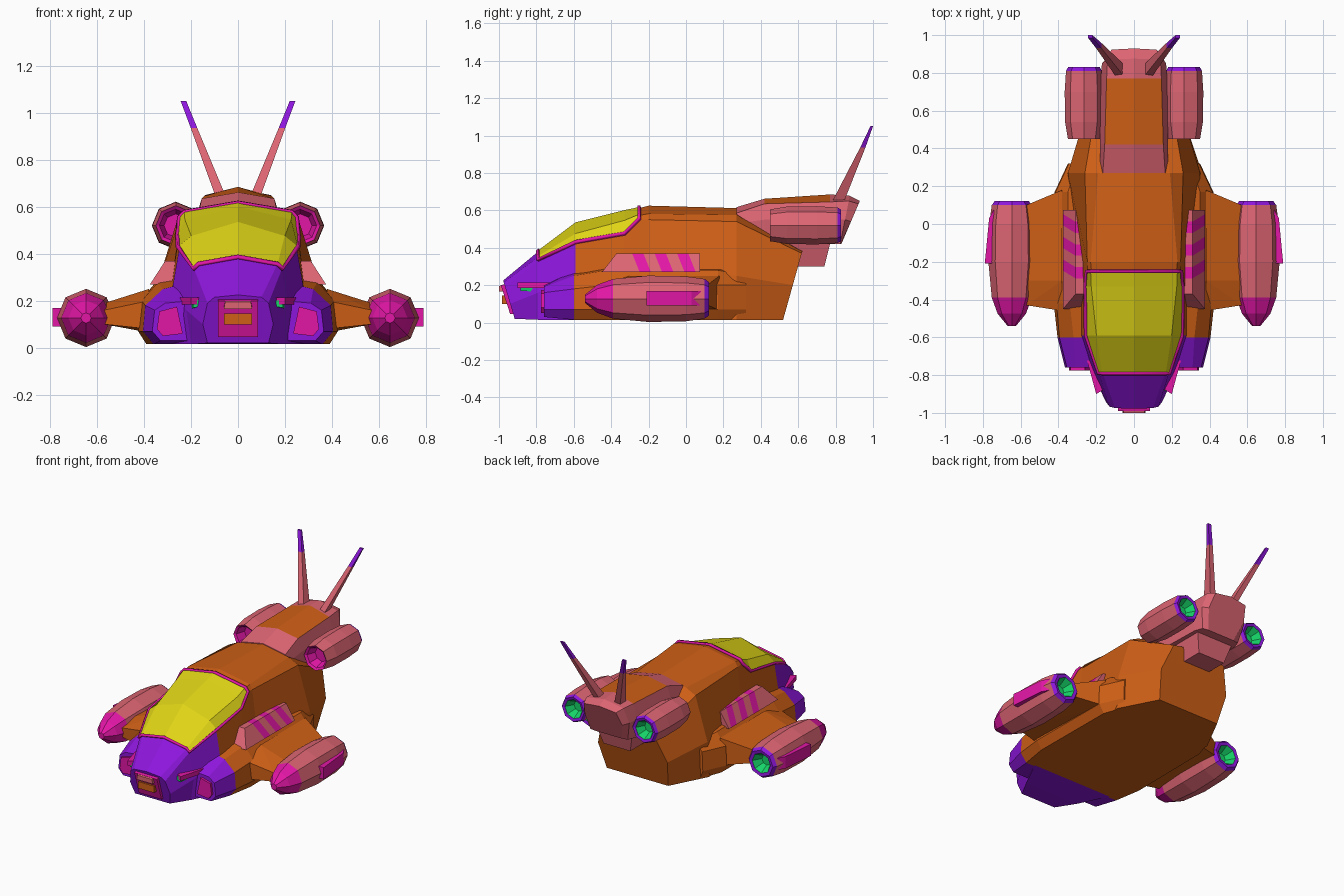
import bpy, bmesh, math
from mathutils import Vector

if "Cube" in bpy.data.objects:
    bpy.data.objects.remove(bpy.data.objects["Cube"])

COLORS = dict(orange=(.62, .115, .008), pink=(.72, .13, .17), purple=(.27, .008, .72),
              magenta=(.76, .008, .38), yellow=(.74, .66, .008), green=(.008, .66, .14))
MATS = {}
for key, rgb in COLORS.items():
    MATS[key] = bpy.data.materials.new(key)
    MATS[key].diffuse_color = (*rgb, 1)
NAMES = list(COLORS)
SIDES = ((1, "right"), (-1, "left"))


def finish(name, bm):
    bmesh.ops.recalc_face_normals(bm, faces=bm.faces)
    me = bpy.data.meshes.new(name)
    bm.to_mesh(me)
    bm.free()
    for key in NAMES:
        me.materials.append(MATS[key])
    ob = bpy.data.objects.new(name, me)
    bpy.context.collection.objects.link(ob)
    return ob


def skin(name, rings, color):
    """Join closed rings of points; color(segment, strip) names each face's colour."""
    bm = bmesh.new()
    vs = [[bm.verts.new(p) for p in ring] for ring in rings]
    n = len(rings[0])
    for i in range(len(rings) - 1):
        for j in range(n):
            k = (j + 1) % n
            f = bm.faces.new((vs[i][j], vs[i][k], vs[i + 1][k], vs[i + 1][j]))
            f.material_index = NAMES.index(color(i, j))
    for ring, i in ((vs[0], 0), (vs[-1], len(rings) - 2)):
        bm.faces.new(ring).material_index = NAMES.index(color(i, 0))
    return finish(name, bm)


def wedge(name, pts, color):
    """Convex solid around a few corner points."""
    bm = bmesh.new()
    for p in pts:
        bm.verts.new(p)
    bmesh.ops.convex_hull(bm, input=bm.verts[:])
    bmesh.ops.dissolve_limit(bm, angle_limit=.02, verts=bm.verts[:], edges=bm.edges[:])
    for f in bm.faces:
        f.material_index = NAMES.index(color)
    return finish(name, bm)


def section(y, lean, pts, side=1):
    return [(side * x, y + lean * z, z) for x, z in pts]


def symmetric(ring):
    """Complete a half ring whose last point lies on the centre line."""
    return ring + [(-x, y, z) for x, y, z in reversed(ring[:-1])]


def turned(name, cx, cz, profile, colors):
    """Eight-sided pod about a lengthwise axis; profile is (radius, y)."""
    rings = [[(cx + r * math.cos(k * math.pi / 4), y, cz + r * math.sin(k * math.pi / 4))
              for k in range(8)] for r, y in profile]
    return skin(name, rings, lambda i, j: colors[i])


# Fuselage: y, lean, half section from bottom edge to top centre
body = [
    (-.91, -.3, [(.13, .02), (.15, .1), (.13, .19), (.1, .215), (0, .225)]),
    (-.79, 0, [(.2, .015), (.22, .16), (.185, .33), (.165, .35), (0, .38)]),
    (-.59, 0, [(.3, .015), (.28, .25), (.25, .425), (.195, .47), (0, .53)]),
    (-.33, 0, [(.33, .015), (.28, .3), (.252, .47), (.222, .54), (0, .595)]),
    (-.25, 0, [(.34, .015), (.28, .3), (.245, .55), (.225, .573), (0, .612)]),
    (-.2, 0, [(.34, .015), (.28, .3), (.247, .55), (.23, .582), (0, .625)]),
    (.27, 0, [(.36, .015), (.35, .25), (.26, .54), (.19, .575), (0, .612)]),
    (.515, .28, [(.23, .015), (.26, .2), (.2, .37), (.14, .38), (0, .39)])]
skin("fuselage", [symmetric(section(*s)) for s in body],
     lambda i, j: "purple" if i < 2 else "orange")

# Canopy glass sits just proud of the fuselage
glass = [section(y, k, [(x * 1.02, z + .006) for x, z in pts[2:]]) for y, k, pts in body[1:5]]
skin("canopy", [symmetric(r) for r in glass], lambda i, j: "yellow")

# Canopy frame
cu = bpy.data.curves.new("canopy_frame", "CURVE")
cu.dimensions = "3D"
cu.bevel_depth, cu.bevel_resolution = .011, 0
left = [(-r[0][0], r[0][1], r[0][2]) for r in glass]
path = [r[0] for r in glass] + symmetric(glass[-1])[1:-1] + left[::-1] + symmetric(glass[0])[::-1][1:-1]
sp = cu.splines.new("POLY")
sp.points.add(len(path) - 1)
for p, co in zip(sp.points, path):
    p.co = (*co, 1)
sp.use_cyclic_u = True
cu.materials.append(MATS["magenta"])
bpy.context.collection.objects.link(bpy.data.objects.new("canopy_frame", cu))

# Nose mouth
wedge("mouth_panel", [(s * .085, y, z) for s in (1, -1) for y, z in
                      ((-.94, .045), (-.99, .2), (-.9, .045), (-.93, .215))], "magenta")
wedge("mouth_lip", [(s * x, y, z) for s in (1, -1) for x, y, z in
                    ((.06, -1, .165), (.055, -1, .195), (.06, -.94, .165), (.055, -.94, .215))], "pink")
wedge("mouth_bar", [(s * .06, y, z) for s in (1, -1) for y in (-.985, -.93) for z in (.1, .145)], "orange")

# Tail boom and the block below it
tail = [
    (.27, 0, [(.17, .42), (.18, .53), (.165, .585), (0, .617)]),
    (.42, 0, [(.17, .42), (.18, .55), (.155, .635), (0, .662)]),
    (.77, 0, [(.16, .42), (.175, .55), (.145, .645), (0, .685)]),
    (.74, .2, [(.14, .42), (.17, .55), (.14, .65), (0, .678)]),
    (.65, .43, [(.1, .42), (.14, .54), (.12, .635), (0, .65)])]
skin("tail_boom", [symmetric(section(*s)) for s in tail],
     lambda i, j: "orange" if i == 1 and j in (2, 3) else "pink")
wedge("tail_block", [(s * x, y, z) for s in (1, -1) for x, y, z in
                     ((.1, .58, .3), (.1, .74, .3), (.14, .5, .44), (.14, .775, .44))], "pink")

skirt = [
    (-.76, [(.2, .03), (.33, .03), (.365, .07), (.355, .16), (.31, .19), (.2, .2)]),
    (-.6, [(.2, .015), (.36, .015), (.405, .07), (.395, .18), (.32, .25), (.2, .28)]),
    (-.42, [(.2, .015), (.39, .015), (.425, .07), (.41, .2), (.34, .28), (.2, .3)]),
    (.17, [(.2, .015), (.385, .015), (.42, .07), (.415, .2), (.35, .28), (.2, .3)]),
    (.32, [(.2, .015), (.33, .015), (.35, .07), (.345, .2), (.3, .25), (.2, .3)])]
vent_box = [(.23, .27), (.375, .27), (.31, .37), (.23, .37)]
vent_y = [(-.66, .78), (-.14, -.4), (-.08, -.4), (-.02, -.4), (.04, -.4), (.1, -.4), (.16, -.4), (.075, 0)]

for s, side in SIDES:
    # Flared lower hull with a purple cheek
    skin("lower_hull_" + side, [section(y, 0, pts, s) for y, pts in skirt],
         lambda i, j: "purple" if i == 0 else "orange")
    wedge("cheek_panel_" + side, [(s * x, y, z) for x, z in
          ((.235, .06), (.32, .05), (.345, .08), (.335, .155), (.26, .175)) for y in (-.775, -.7)], "magenta")
    # Headlight cowl and lamp
    wedge("lamp_cowl_" + side, [(s * x, y, z) for x, y in
          ((.15, -.87), (.2, -.9), (.255, -.7), (.255, -.62), (.2, -.62)) for z in (.185, .215)], "magenta")
    wedge("lamp_" + side, [(s * x, y, z) for x, y, z in
          ((.155, -.885, .2), (.195, -.885, .205), (.19, -.885, .17), (.165, -.885, .175),
           (.155, -.8, .2), (.2, -.8, .2), (.2, -.8, .165))], "green")
    # Striped side vent
    skin("side_vent_" + side, [section(y, k, vent_box, s) for y, k in vent_y],
         lambda i, j: "magenta" if i in (1, 3, 5) else "pink")
    # Strut and main engine
    wedge("engine_strut_" + side, [(s * x, y, z) for x, y, z in
          ((.38, -.46, .08), (.38, -.46, .2), (.38, .18, .065), (.38, .18, .25), (.38, -.3, .25),
           (.57, -.43, .1), (.57, -.43, .16), (.57, .1, .1), (.57, .1, .19), (.57, -.3, .19))], "orange")
    turned("main_engine_" + side, s * .647, .127,
           [(.022, -.54), (.075, -.475), (.106, -.39), (.124, -.2), (.12, 0), (.106, .1),
            (.09, .122), (.068, .118), (.035, .06)],
           ["magenta"] * 2 + ["pink"] * 3 + ["purple"] * 2 + ["green"])
    wedge("engine_fin_" + side, [(s * x, y, z) for x, y in
          ((.74, -.21), (.79, -.21), (.74, .08), (.767, .03)) for z in (.09, .17)], "magenta")
    # Upper engine with open intake
    turned("upper_engine_" + side, s * .265, .52,
           [(.05, .52), (.07, .46), (.085, .45), (.1, .54), (.102, .7), (.095, .81),
            (.084, .83), (.065, .825), (.035, .77)],
           ["magenta"] * 2 + ["pink"] * 3 + ["purple"] * 2 + ["green"])
    # Antenna
    skin("antenna_" + side, [[(s * (x + a * w), y + b * d, z) for a, b in ((1, 1), (-1, 1), (-1, -1), (1, -1))]
                             for x, y, z, w, d in ((.072, .81, .64, .022, .032), (.187, .945, .935, .014, .014),
                                                   (.232, .993, 1.05, .012, .007))],
         lambda i, j: ("pink", "purple")[i])

for m in bpy.data.materials:
    if m.users and not m.is_grease_pencil:
        m.use_nodes = True
        m.node_tree.nodes["Principled BSDF"].inputs["Base Color"].default_value = m.diffuse_color
